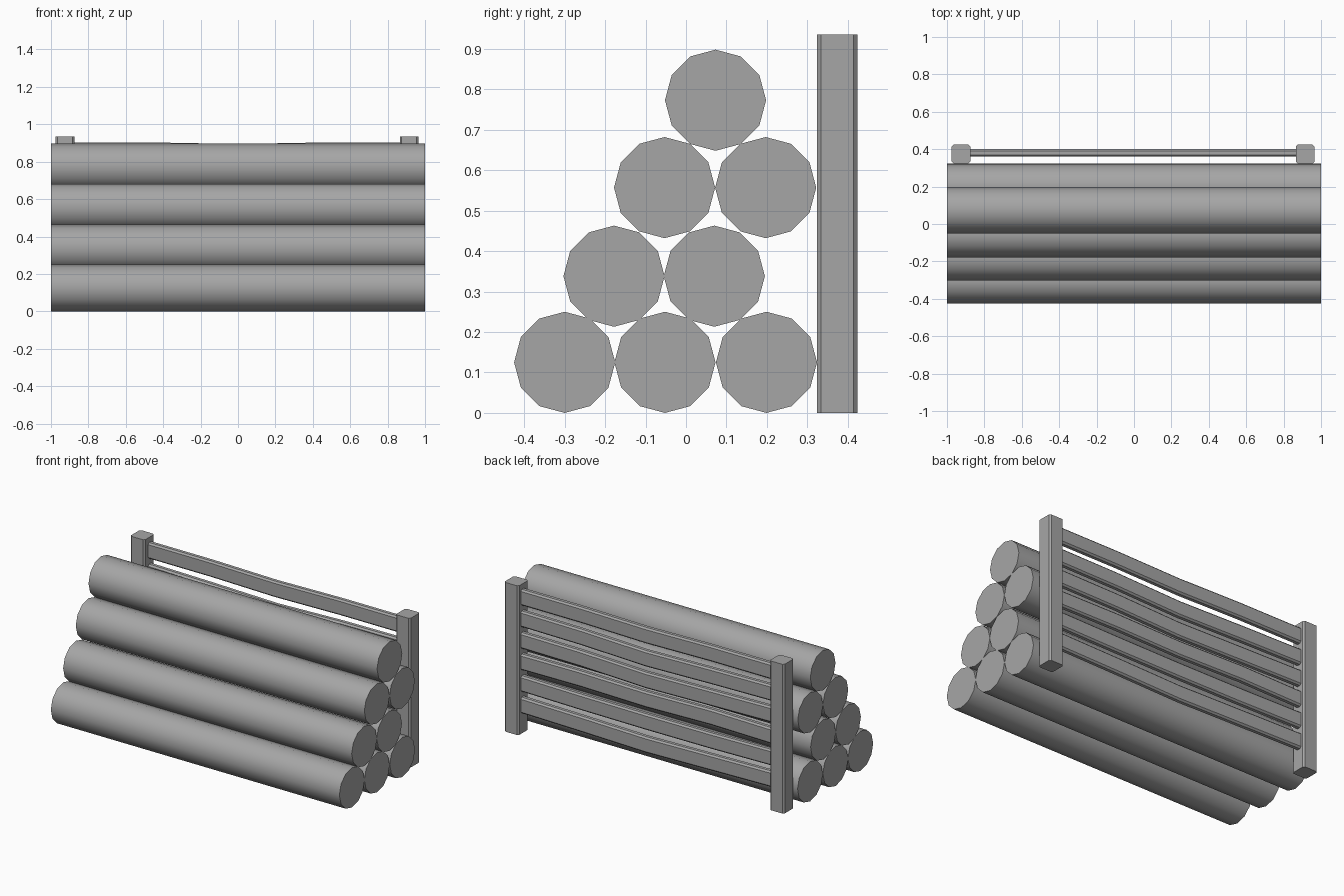
import bpy, bmesh, math, random
from mathutils import Vector

random.seed(4)
if "Cube" in bpy.data.objects:
    bpy.data.objects.remove(bpy.data.objects["Cube"], do_unlink=True)

grey = bpy.data.materials.new("plain_grey")
grey.use_nodes = True
colour = (0.38, 0.38, 0.38, 1)
grey.diffuse_color = colour
grey.node_tree.nodes["Principled BSDF"].inputs["Base Color"].default_value = colour


def loft(name, rings):
    """Skin a row of matching rings and cap both ends."""
    bm = bmesh.new()
    rows = [[bm.verts.new(p) for p in ring] for ring in rings]
    n = len(rows[0])
    for a, b in zip(rows, rows[1:]):
        for i in range(n):
            j = (i + 1) % n
            bm.faces.new((a[i], a[j], b[j], b[i]))
    bm.faces.new(rows[0])
    bm.faces.new(rows[-1])
    bmesh.ops.recalc_face_normals(bm, faces=bm.faces)
    mesh = bpy.data.meshes.new(name)
    bm.to_mesh(mesh)
    bm.free()
    mesh.materials.append(grey)
    obj = bpy.data.objects.new(name, mesh)
    bpy.context.collection.objects.link(obj)
    return obj


def chamfered(width, height, c):
    """Rectangle outline with cut corners."""
    w, h = width / 2, height / 2
    return [(w, c - h), (w, h - c), (w - c, h), (c - w, h),
            (-w, h - c), (-w, c - h), (c - w, -h), (w - c, -h)]


# Stacked logs
log_r = 0.125
circle = [(log_r * math.cos(i * math.tau / 12), log_r * math.sin(i * math.tau / 12))
          for i in range(12)]
rows = [(0.125, (-0.30, -0.052, 0.199)), (0.338, (-0.178, 0.07)),
        (0.557, (-0.053, 0.197)), (0.773, (0.073,))]
for r, (z, ys) in enumerate(rows):
    for k, y in enumerate(ys):
        log = loft(f"log_{r + 1}_{k + 1}",
                   [[Vector((x, y + u, z + v)) for u, v in circle] for x in (-1, 1)])
        bpy.ops.object.select_all(action="DESELECT")
        log.select_set(True)
        bpy.context.view_layer.objects.active = log
        bpy.ops.object.shade_smooth_by_angle(angle=math.radians(40))

# Upright posts behind the stack
for name, x in (("right_post", -0.925), ("left_post", 0.915)):
    loft(name, [[Vector((x + u, 0.374 + v, z)) for u, v in chamfered(0.1, 0.1, 0.01)]
                for z in (0, 0.935)])

# Slightly warped slats between the posts
outline = chamfered(0.04, 0.1, 0.01)
for i in range(6):
    top = 0.903 - 0.135 * i
    rings = []
    for s in range(5):
        x = -0.9 + 0.45 * s
        inner = 0 < s < 4
        warp = random.uniform(-0.012, 0.008) if inner and i else 0
        sag = -0.008 if s == 2 else 0
        rings.append([Vector((x, 0.38 + u, top - 0.05 + sag + warp + v)) for u, v in outline])
    loft(f"slat_{i + 1}", rings)
